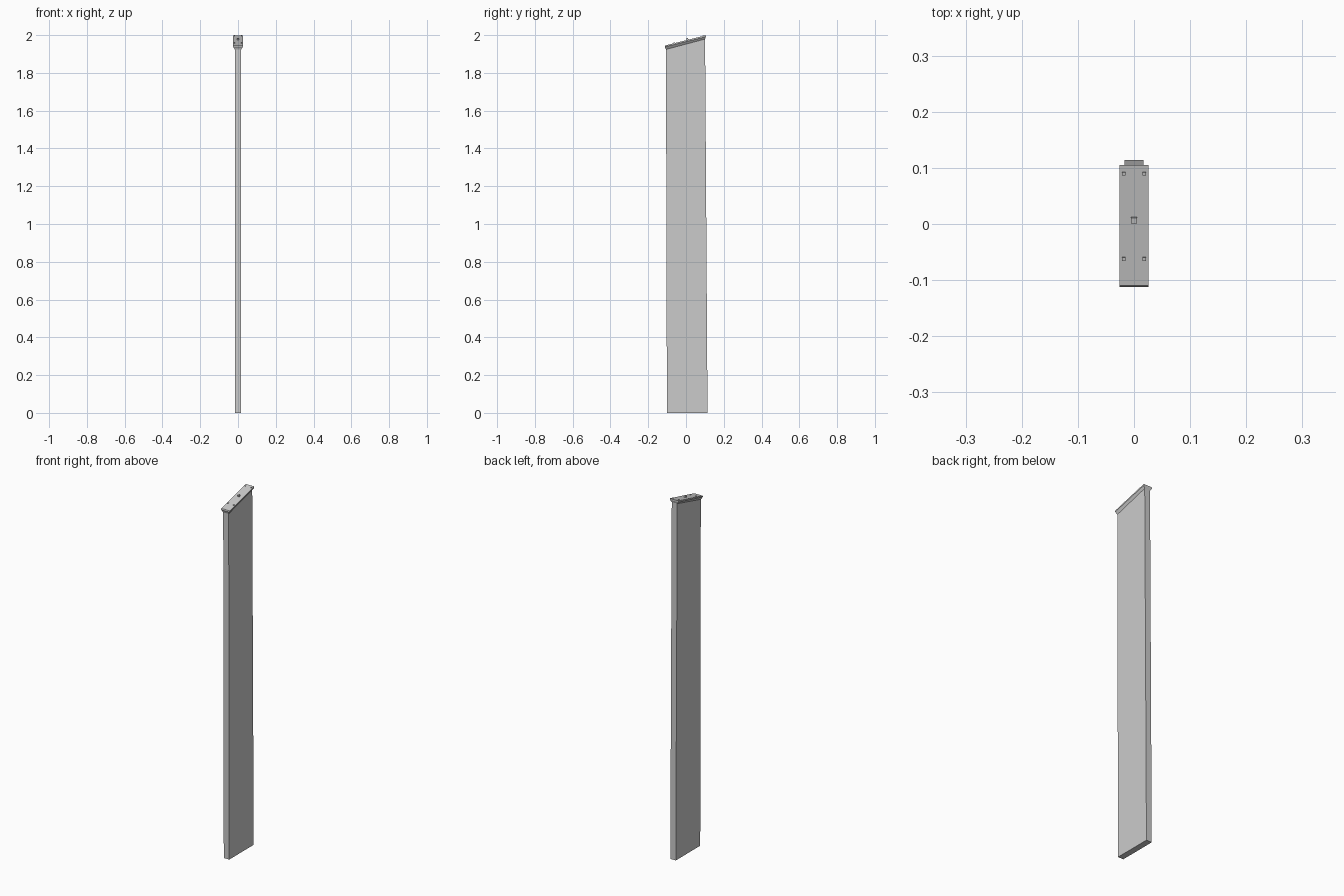
import bpy, bmesh
from math import atan2
from mathutils import Matrix

if "Cube" in bpy.data.objects:
    bpy.data.objects.remove(bpy.data.objects["Cube"])


def loft(name, rings):
    """Closed solid through rectangles: (half width, front y, front z, back y, back z)."""
    bm = bmesh.new()
    loops = []
    for w, yf, zf, yb, zb in rings:
        pts = [(-w, yf, zf), (w, yf, zf), (w, yb, zb), (-w, yb, zb)]
        loops.append([bm.verts.new(p) for p in pts])
    for a, b in zip(loops, loops[1:]):
        for i in range(4):
            j = (i + 1) % 4
            bm.faces.new((a[i], a[j], b[j], b[i]))
    bm.faces.new(loops[0][::-1])
    bm.faces.new(loops[-1])
    return finish(name, bm)


def finish(name, bm):
    bmesh.ops.recalc_face_normals(bm, faces=bm.faces)
    mesh = bpy.data.meshes.new(name)
    bm.to_mesh(mesh)
    bm.free()
    obj = bpy.data.objects.new(name, mesh)
    bpy.context.collection.objects.link(obj)
    return obj


# Sloping top plane
FRONT_Y, FRONT_Z = -0.110, 1.945
BACK_Y, BACK_Z = 0.105, 1.999
SLOPE = (BACK_Z - FRONT_Z) / (BACK_Y - FRONT_Y)


def stud(name, x, y, size, height):
    """Square stud seated on the sloping top."""
    bm = bmesh.new()
    z = FRONT_Z + SLOPE * (y - FRONT_Y)
    m = (Matrix.Translation((x, y, z)) @ Matrix.Rotation(atan2(SLOPE, 1), 4, 'X')
         @ Matrix.Diagonal((size, size, height * 2, 1)))
    bmesh.ops.create_cube(bm, size=1, matrix=m)
    return finish(name, bm)


# Tall thin slab with a slight backward lean at the foot
post_top = (0.0168, -0.106, 1.924, 0.101, 1.979)
loft("post", [(0.0168, -0.101, 0, 0.114, 0), post_top])

# Flared cap with a thin rim
loft("cap", [post_top,
             (0.026, -0.112, 1.938, 0.105, 1.991),
             (0.026, FRONT_Y, FRONT_Z, BACK_Y, BACK_Z)])

# Corner studs and the larger central one
for side, x in (("left", -0.018), ("right", 0.018)):
    for end, y in (("front", -0.062), ("back", 0.090)):
        stud(f"stud_{end}_{side}", x, y, 0.006, 0.004)
stud("centre_stud", 0, 0.008, 0.010, 0.009)
